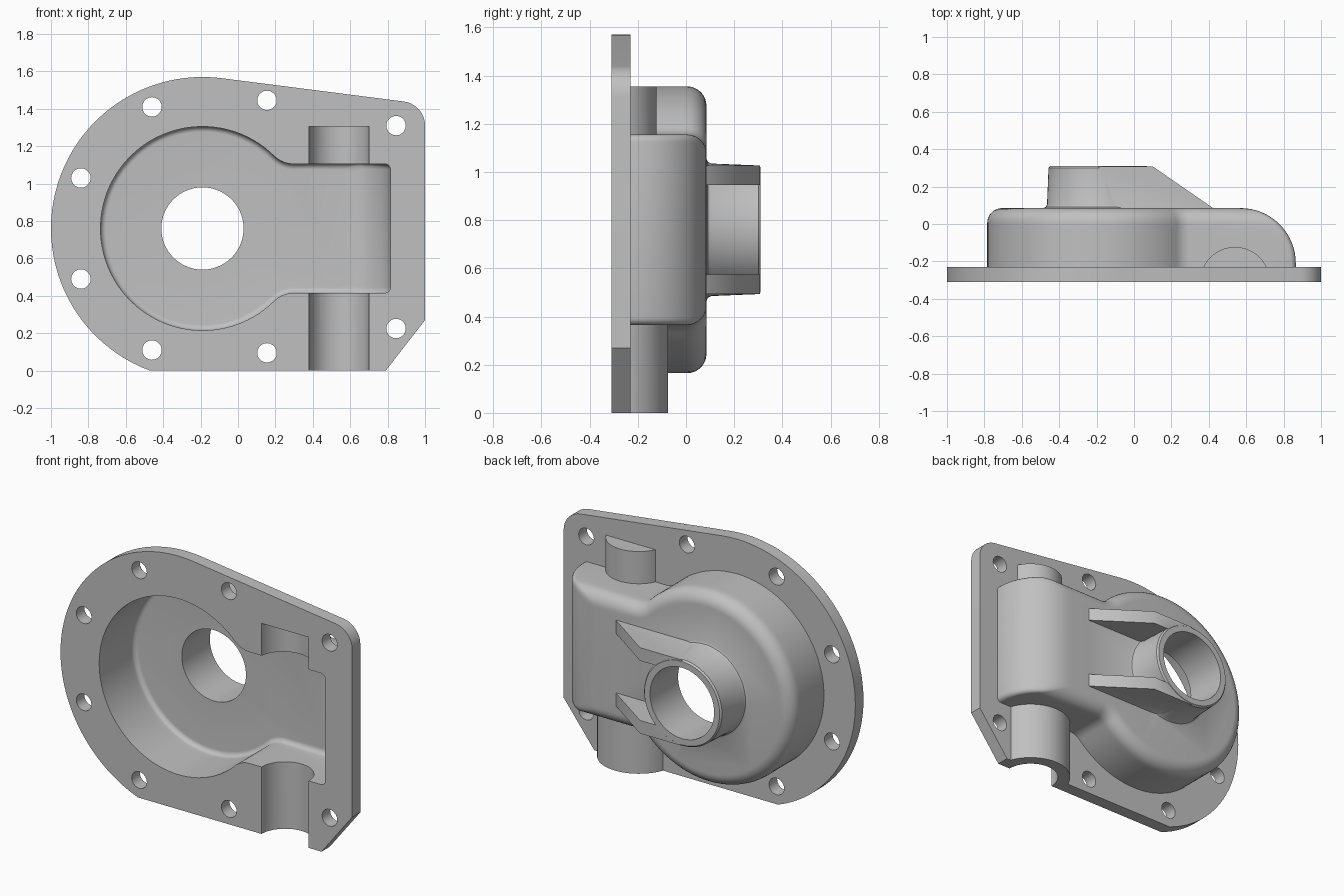
import bpy, bmesh
from math import sin, cos, pi, sqrt, atan2, radians

cube = bpy.data.objects.get("Cube")
if cube:
    bpy.data.objects.remove(cube)

CX, CZ = -0.19, 0.76          # main bore axis
SHAFT_X, FRONT = 0.54, -0.31  # cross shaft position, front plane


def arc(cx, cy, r, a0, a1, n):
    return [(cx + r * cos(a0 + (a1 - a0) * i / n),
             cy + r * sin(a0 + (a1 - a0) * i / n)) for i in range(n + 1)]


def loft(name, rings):
    """Closed solid through rings of equal point count."""
    bm = bmesh.new()
    rows = [[bm.verts.new(p) for p in ring] for ring in rings]
    n = len(rows[0])
    for a, b in zip(rows, rows[1:]):
        for i in range(n):
            j = (i + 1) % n
            bm.faces.new((a[i], a[j], b[j], b[i]))
    bm.faces.new(rows[0][::-1])
    bm.faces.new(rows[-1])
    bmesh.ops.recalc_face_normals(bm, faces=bm.faces)
    mesh = bpy.data.meshes.new(name)
    bm.to_mesh(mesh)
    bm.free()
    obj = bpy.data.objects.new(name, mesh)
    bpy.context.collection.objects.link(obj)
    return obj


def prism_y(name, pts, y0, y1):
    return loft(name, [[(x, y, z) for x, z in pts] for y in (y0, y1)])


def prism_z(name, pts, z0, z1):
    return loft(name, [[(x, y, z) for x, y in pts] for z in (z0, z1)])


def lathe_y(name, x, z, profile, n):
    return loft(name, [[(px, y, pz) for px, pz in arc(x, z, r, 0, 2 * pi * (n - 1) / n, n - 1)]
                       for r, y in profile])


def keyhole(d, right):
    """Round chamber joined to a box by a fillet, inset by d."""
    r, h, f, c = 0.595 - d, 0.395 - d, 0.10 + d, 0.03
    dz = h + f
    dx = sqrt((r + f) ** 2 - dz ** 2)
    a = atan2(dz, dx)
    half = arc(right - c, h - c, c, 0, pi / 2, 4)
    half += arc(CX + dx, dz, f, 1.5 * pi, pi + a, 8)
    half += arc(CX, 0, r, a, pi, 36)[1:]
    full = half + [(x, -z) for x, z in half[-2::-1]]
    return [(x, CZ + z) for x, z in full]


def chamber(name, y_start, y_end, inset, edge):
    """Keyhole solid with a rounded back edge and a quarter-round side."""
    yc, xc = -0.21, 0.57
    big = y_end - yc
    levels = [(y_start, 0)]
    levels += [(yc + (y_end - edge - yc) * i / 8, 0) for i in range(8)]
    levels += [(y_end - edge + edge * sin(t), edge * (1 - cos(t)))
               for t in [pi / 2 * i / 8 for i in range(9)]]
    rings = []
    for y, d in levels:
        right = xc + sqrt(max(0, big ** 2 - max(0, y - yc) ** 2))
        rings.append([(x, y, z) for x, z in keyhole(inset + d, right)])
    return loft(name, rings)


def half_round(name, r, y_axis, y_cut, z0, z1):
    a = math_start = atan2(y_cut - y_axis, sqrt(r * r - (y_cut - y_axis) ** 2))
    return prism_z(name, arc(SHAFT_X, y_axis, r, a, pi - a, 28), z0, z1)


def combine(target, tool, operation):
    mod = target.modifiers.new("cut", 'BOOLEAN')
    mod.operation, mod.solver, mod.object = operation, 'EXACT', tool
    bpy.ops.object.select_all(action='DESELECT')
    bpy.context.view_layer.objects.active = target
    target.select_set(True)
    bpy.ops.object.modifier_apply(modifier=mod.name)
    bpy.data.objects.remove(tool)


# Flange plate: large arc, sloping top, rounded and chamfered corners
tilt = radians(82.5)
outline = arc(CX, CZ, 0.81, tilt, radians(249.8), 48)
outline += [(0.79, 0), (1, 0.27)]
outline += arc(0.87, 1.31, 0.13, 0, tilt, 10)
housing = prism_y("gear_housing_cover", outline, FRONT, -0.23)

# Chamber shell, shaft tube and closed shaft boss
combine(housing, chamber("chamber", -0.27, 0.085, 0, 0.08), 'UNION')
combine(housing, half_round("shaft_tube", 0.235, FRONT, -0.27, 0, 0.5), 'UNION')
combine(housing, half_round("shaft_boss", 0.187, FRONT, -0.27, 1.0, 1.355), 'UNION')

# Bearing hub with a small base fillet
hub = [(0.30, 0.05), (0.295, 0.085), (0.282, 0.091), (0.275, 0.105), (0.267, 0.30), (0.258, 0.31)]
combine(housing, lathe_y("bearing_hub", CX, CZ, hub, 56), 'UNION')

# Pair of sloping ribs beside the hub
rib = [(CX, 0.05), (CX, 0.308), (0.10, 0.308), (0.42, 0.087), (0.44, 0.05)]
for side in (-1, 1):
    z0, z1 = sorted((CZ + side * 0.185, CZ + side * 0.266))
    combine(housing, prism_z("rib", rib, z0, z1), 'UNION')

# Hollow inside, shaft channels and hub bore
combine(housing, chamber("cavity", -0.4, 0.035, 0.05, 0.03), 'DIFFERENCE')
combine(housing, half_round("tube_channel", 0.162, FRONT, -0.36, -0.1, 0.5), 'DIFFERENCE')
combine(housing, half_round("boss_recess", 0.162, -0.33, -0.36, 1.0, 1.305), 'DIFFERENCE')
combine(housing, lathe_y("bore", CX, CZ, [(0.22, -0.1), (0.22, 0.4)], 56), 'DIFFERENCE')

# Bolt holes around the flange
for x, z in [(-0.46, 1.41), (0.155, 1.445), (0.845, 1.31), (-0.84, 1.03),
             (-0.84, 0.49), (-0.46, 0.11), (0.155, 0.095), (0.845, 0.225)]:
    combine(housing, lathe_y("bolt_hole", x, z, [(0.052, -0.4), (0.052, -0.15)], 20), 'DIFFERENCE')

# Cast metal colour and shading
grey = bpy.data.materials.new("cast_grey")
grey.use_nodes = True
colour = (0.53, 0.53, 0.53, 1)
grey.diffuse_color = colour
grey.node_tree.nodes["Principled BSDF"].inputs["Base Color"].default_value = colour
housing.data.materials.clear()
housing.data.materials.append(grey)
bpy.ops.object.select_all(action='DESELECT')
housing.select_set(True)
bpy.context.view_layer.objects.active = housing
bpy.ops.object.shade_smooth_by_angle(angle=radians(35))
